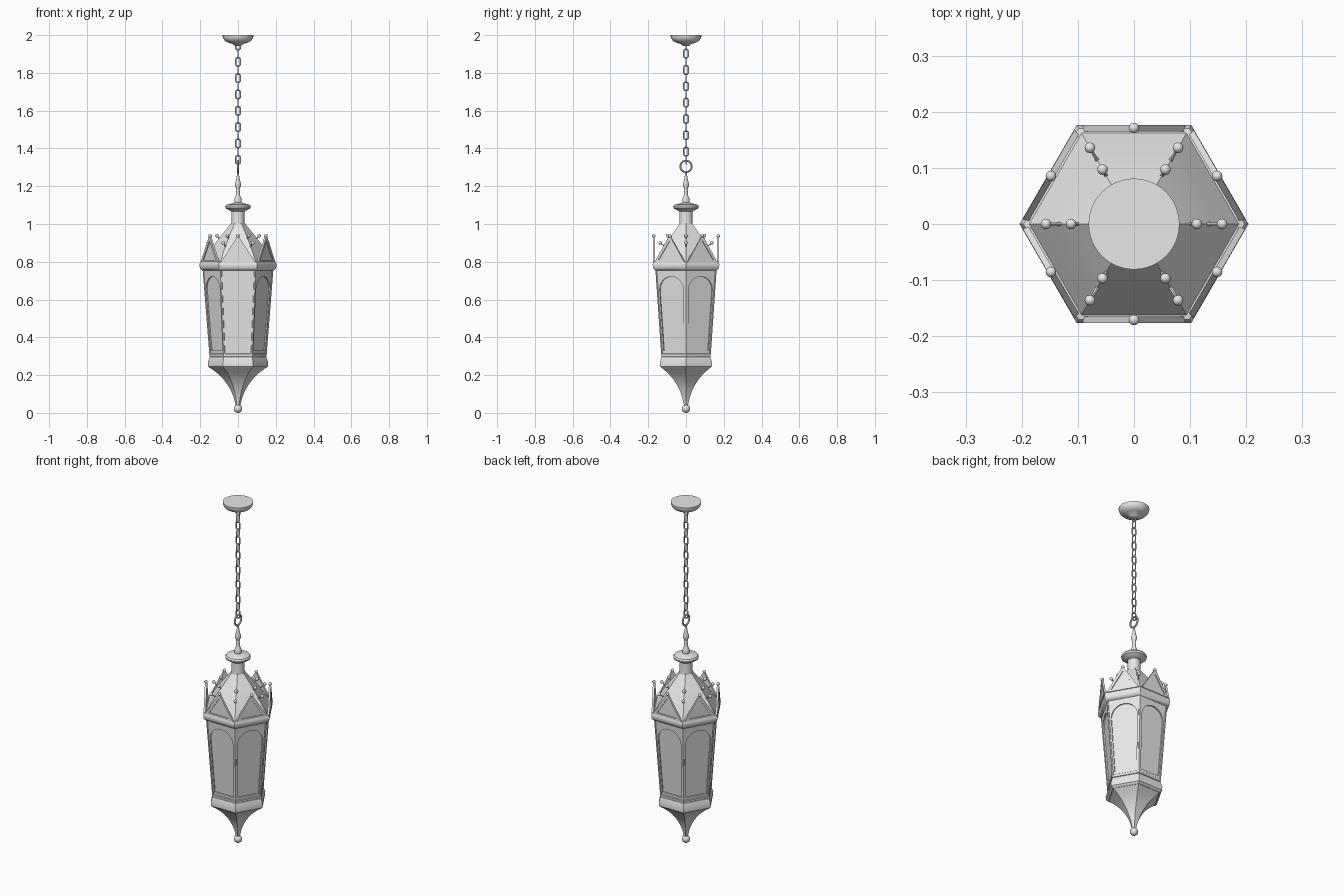
import bpy, bmesh, math
from mathutils import Matrix, Vector

if "Cube" in bpy.data.objects:
    bpy.data.objects.remove(bpy.data.objects["Cube"])

metal = bpy.data.materials.new("grey metal")
metal.diffuse_color = (0.8, 0.8, 0.8, 1)
metal.use_nodes = True
metal.node_tree.nodes["Principled BSDF"].inputs["Base Color"].default_value = metal.diffuse_color
FACES = [math.radians(30 + 60 * k) for k in range(6)]
CORNERS = [math.radians(60 * k) for k in range(6)]


def finish(name, bm):
    bmesh.ops.recalc_face_normals(bm, faces=bm.faces)
    me = bpy.data.meshes.new(name)
    bm.to_mesh(me)
    bm.free()
    ob = bpy.data.objects.new(name, me)
    bpy.context.collection.objects.link(ob)
    me.materials.append(metal)
    return ob


def lathe(name, profile, sides):
    """Turn a closed-ended (radius, z) profile; six sides put corners on x."""
    bm = bmesh.new()
    rings = [[bm.verts.new((r * math.cos(2 * math.pi * i / sides),
                            r * math.sin(2 * math.pi * i / sides), z))
              for i in range(sides)] for r, z in profile]
    for a, b in zip(rings, rings[1:]):
        for i in range(sides):
            j = (i + 1) % sides
            bm.faces.new((a[i], a[j], b[j], b[i]))
    bm.faces.new(rings[0])
    bm.faces.new(rings[-1])
    return finish(name, bm)


def balls(name, places, radius, seg=12):
    bm = bmesh.new()
    for p in places:
        bmesh.ops.create_uvsphere(bm, u_segments=seg, v_segments=seg // 2 + 2,
                                  radius=radius, matrix=Matrix.Translation(p))
    return finish(name, bm)


def rods(name, pairs, r1, r2, sides=6):
    bm = bmesh.new()
    for a, b in pairs:
        a, b = Vector(a), Vector(b)
        d = b - a
        m = Matrix.Translation((a + b) / 2) @ d.to_track_quat('Z', 'Y').to_matrix().to_4x4()
        bmesh.ops.create_cone(bm, cap_ends=True, segments=sides, radius1=r1,
                              radius2=r2, depth=d.length, matrix=m)
    return finish(name, bm)


def polar(ang, r, z):
    return Vector((r * math.cos(ang), r * math.sin(ang), z))


def side_plates(name, outlines, depth, apothem, z, lean=0.0):
    """Extruded flat outline (holes allowed) repeated on the six sides."""
    cu = bpy.data.curves.new(name, 'CURVE')
    cu.dimensions, cu.fill_mode, cu.extrude = '2D', 'BOTH', depth / 2
    for pts in outlines:
        sp = cu.splines.new('POLY')
        sp.points.add(len(pts) - 1)
        for p, (u, v) in zip(sp.points, pts):
            p.co = (u, v, 0, 1)
        sp.use_cyclic_u = True
    tmp = bpy.data.objects.new(name + "_outline", cu)
    bpy.context.collection.objects.link(tmp)
    flat = bpy.data.meshes.new_from_object(tmp.evaluated_get(bpy.context.evaluated_depsgraph_get()))
    bpy.data.objects.remove(tmp)
    bm = bmesh.new()
    for a in FACES:
        out = polar(a, 1, 0)
        t = Vector((-math.sin(a), math.cos(a), 0))
        up = (out * math.sin(lean) + Vector((0, 0, math.cos(lean))))
        n = t.cross(up)
        m = Matrix((t, up, n)).transposed().to_4x4()
        m.translation = polar(a, apothem, z)
        part = flat.copy()
        part.transform(m)
        bm.from_mesh(part)
        bpy.data.meshes.remove(part)
    bpy.data.meshes.remove(flat)
    bmesh.ops.remove_doubles(bm, verts=bm.verts, dist=0.00005)
    return finish(name, bm)


def sweep_loop(name, loops, radius, sides=8):
    """Round wire along closed loops, each loop = (points, plane normal)."""
    bm = bmesh.new()
    for pts, nrm in loops:
        n, rings = len(pts), []
        for i, p in enumerate(pts):
            tan = (pts[(i + 1) % n] - pts[i - 1]).normalized()
            side = tan.cross(nrm)
            rings.append([bm.verts.new(p + radius * (math.cos(2 * math.pi * k / sides) * side
                                                     + math.sin(2 * math.pi * k / sides) * nrm))
                          for k in range(sides)])
        for i in range(n):
            a, b = rings[i], rings[(i + 1) % n]
            for k in range(sides):
                j = (k + 1) % sides
                bm.faces.new((a[k], a[j], b[j], b[k]))
    return finish(name, bm)


def oval(center_z, r, straight, axis, steps=20):
    """Stadium loop standing in the plane of z and the given axis."""
    pts = []
    for i in range(steps):
        a = 2 * math.pi * (i + 0.5) / steps
        z = r * math.sin(a) + math.copysign(straight, math.sin(a))
        pts.append(axis * r * math.cos(a) + Vector((0, 0, center_z + z)))
    return pts


X, Y = Vector((1, 0, 0)), Vector((0, 1, 0))

# Bottom drop: ball and concave six-sided pendant
balls("bottom_ball", [(0, 0, 0.022)], 0.022, 16)
lathe("bottom_pendant", [(0.012, 0.04), (0.016, 0.055), (0.022, 0.08), (0.034, 0.11),
                         (0.053, 0.145), (0.079, 0.18), (0.11, 0.21), (0.145, 0.237)], 6)
lathe("lower_rim", [(0.145, 0.235), (0.158, 0.246), (0.16, 0.268), (0.149, 0.297), (0.14, 0.302)], 6)
lathe("sill_band", [(0.14, 0.3), (0.151, 0.3), (0.152, 0.312), (0.145, 0.318)], 6)

# Lantern body: panes, arched frames and corner posts
lathe("glass_panes", [(0.14, 0.298), (0.176, 0.76)], 6)
lean = math.atan2(0.031, 0.45)
H = 0.456


def half(v):
    return 0.073 + 0.0182 * v / 0.45


spring, rad = 0.35, half(0.35) - 0.014
arch = [(rad * math.cos(math.pi * i / 20), spring + rad * math.sin(math.pi * i / 20)) for i in range(21)]
hole = [(-half(0.03) + 0.013, 0.03), (half(0.03) - 0.013, 0.03)] + arch
outer = [(-half(0), 0), (half(0), 0), (half(H), H), (-half(H), H)]
side_plates("arched_frames", [outer, hole], 0.009, 0.1235, 0.30, lean)
rods("corner_posts", [(polar(a, 0.145, 0.3), polar(a, 0.181, 0.757)) for a in CORNERS], 0.006, 0.006)

# Upper rim and roof
lathe("upper_rim", [(0.176, 0.75), (0.19, 0.755), (0.202, 0.768), (0.204, 0.788), (0.197, 0.8), (0.18, 0.803)], 6)
lathe("roof", [(0.188, 0.8), (0.168, 0.83), (0.147, 0.862), (0.124, 0.894), (0.1, 0.925),
               (0.075, 0.956), (0.05, 0.986), (0.038, 1.003)], 6)

# Gables over each side, with raised borders and balls on the points
tri = [(-0.091, 0), (0.091, 0), (0.006, 0.133), (-0.006, 0.133)]
inner = [(-0.066, 0.012), (0.066, 0.012), (0, 0.112)]
side_plates("gable_panels", [tri], 0.006, 0.168, 0.798)
side_plates("gable_borders", [tri, inner], 0.01, 0.171, 0.798)
balls("gable_balls", [polar(a, 0.171, 0.937) for a in FACES], 0.0095)

# Balls along the roof hips, on thin pins
hips = [(0.112, 0.938, 0.095), (0.157, 0.9, 0.13)]
balls("hip_balls", [polar(a, r, z) for a in CORNERS for r, z, _ in hips], 0.0095)
rods("hip_pins", [(polar(a, s, z - 0.02), polar(a, r, z)) for a in CORNERS for r, z, s in hips], 0.004, 0.002)

# Neck, collar and spire
lathe("neck", [(0.036, 0.995), (0.034, 1.01), (0.034, 1.065), (0.04, 1.072)], 24)
lathe("collar", [(0.036, 1.068), (0.05, 1.074), (0.066, 1.084), (0.068, 1.094), (0.062, 1.102),
                 (0.035, 1.108), (0.02, 1.113)], 32)
lathe("spire", [(0.018, 1.108), (0.02, 1.122), (0.017, 1.138), (0.011, 1.15), (0.009, 1.18),
                (0.011, 1.192), (0.016, 1.205), (0.015, 1.216), (0.009, 1.238), (0.004, 1.272)], 16)

# Hanging ring and chain of alternating links
sweep_loop("hanging_ring", [(oval(1.305, 0.03, 0.0, Y, 32), X)], 0.005)
links = []
for i in range(15):
    axis, nrm = (X, Y) if i % 2 == 0 else (Y, X)
    links.append((oval(1.945 - 0.0432 * i, 0.0125, 0.0105, axis), nrm))
sweep_loop("chain_links", links, 0.0038)

# Ceiling canopy
lathe("ceiling_canopy", [(0.012, 1.942), (0.022, 1.946), (0.03, 1.954), (0.05, 1.959), (0.066, 1.967),
                         (0.077, 1.98), (0.081, 1.992), (0.081, 2.0)], 48)

# Smooth curved surfaces, keep hard edges
bpy.ops.object.select_all(action='SELECT')
bpy.context.view_layer.objects.active = bpy.data.objects["roof"]
bpy.ops.object.shade_smooth_by_angle(angle=math.radians(35))
